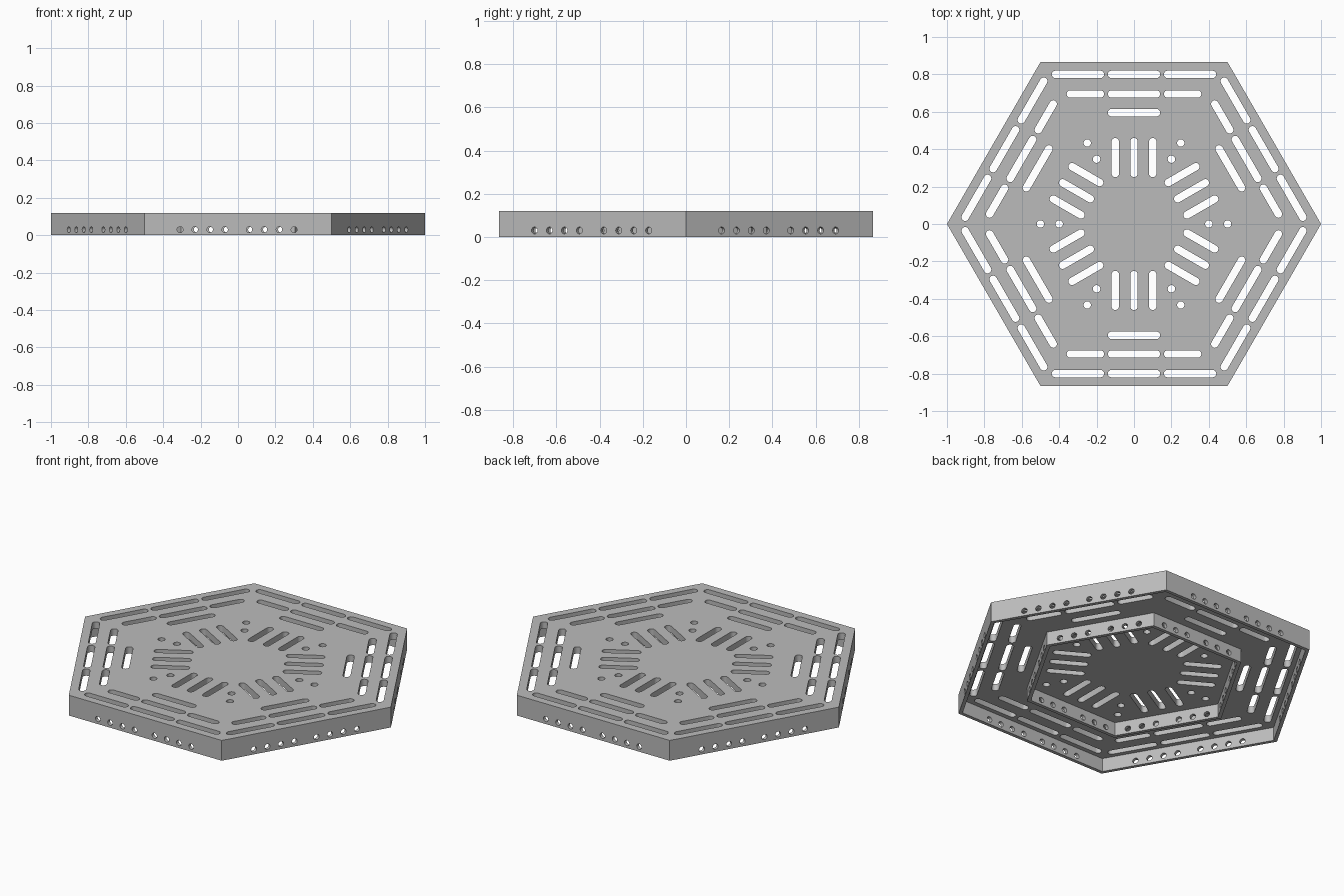
import bpy, bmesh, math
from mathutils import Matrix, Vector

if "Cube" in bpy.data.objects:
    bpy.data.objects.remove(bpy.data.objects["Cube"])

HEIGHT, UNDERSIDE, WALL = 0.12, 0.08, 0.023
RING = 0.61            # corner radius of the inner stiffening ring
SLOT_R, BOLT_R = 0.02, 0.016

grey = bpy.data.materials.new("plain grey")
grey.use_nodes = True
grey.diffuse_color = (0.5, 0.5, 0.5, 1)
grey.node_tree.nodes["Principled BSDF"].inputs["Base Color"].default_value = (0.5, 0.5, 0.5, 1)


def make_object(name, bm):
    bmesh.ops.recalc_face_normals(bm, faces=bm.faces)
    mesh = bpy.data.meshes.new(name)
    bm.to_mesh(mesh)
    bm.free()
    obj = bpy.data.objects.new(name, mesh)
    bpy.context.collection.objects.link(obj)
    mesh.materials.append(grey)
    return obj


def stadium(x0, x1, y0, y1, r, steps=8):
    """Outline of a round-ended slot between two end centres."""
    a, b = Vector((x0, y0)), Vector((x1, y1))
    heading = math.atan2(y1 - y0, x1 - x0)
    points = []
    for centre, start in ((b, heading - math.pi / 2), (a, heading + math.pi / 2)):
        for i in range(steps + 1):
            t = start + math.pi * i / steps
            points.append(centre + r * Vector((math.cos(t), math.sin(t))))
    return points


def circle(x, y, r, n=16):
    return [Vector((x + r * math.cos(math.tau * i / n), y + r * math.sin(math.tau * i / n)))
            for i in range(n)]


def prism(bm, outline, low, high, matrix):
    """Extrude an outline from low to high, then place it."""
    bottom = [bm.verts.new(matrix @ Vector((p.x, p.y, low))) for p in outline]
    top = [bm.verts.new(matrix @ Vector((p.x, p.y, high))) for p in outline]
    bm.faces.new(bottom[::-1])
    bm.faces.new(top)
    n = len(outline)
    for i in range(n):
        j = (i + 1) % n
        bm.faces.new((bottom[i], bottom[j], top[j], top[i]))


# Hexagonal tray: one cross-section swept round in six steps
profile = [(1, HEIGHT), (1, 0), (1 - WALL, 0), (1 - WALL, UNDERSIDE),
           (RING, UNDERSIDE), (RING, 0), (RING - WALL, 0), (RING - WALL, UNDERSIDE)]
bm = bmesh.new()
loops = []
for radius, z in profile:
    loops.append([bm.verts.new((radius * math.cos(k * math.pi / 3),
                                radius * math.sin(k * math.pi / 3), z)) for k in range(6)])
for upper, lower in zip(loops, loops[1:]):
    for k in range(6):
        j = (k + 1) % 6
        bm.faces.new((upper[k], lower[k], lower[j], upper[j]))
bm.faces.new(loops[0])
bm.faces.new(loops[-1][::-1])
plate = make_object("hexagonal_plate", bm)

# Cutters: slots and pin holes through the plate, bolt holes through the walls
bm = bmesh.new()
rows = [(0.80, -0.42, -0.18), (0.80, -0.12, 0.12), (0.80, 0.18, 0.42),
        (0.695, -0.34, -0.18), (0.695, -0.12, 0.12), (0.695, 0.18, 0.34),
        (0.595, -0.12, 0.12)]
bolts = [-0.31, -0.23, -0.15, -0.07, 0.06, 0.14, 0.22, 0.30]
for k in range(6):
    turn = Matrix.Rotation(k * math.pi / 3, 4, "Z")
    for y, x0, x1 in rows:
        prism(bm, stadium(x0, x1, y, y, SLOT_R), 0.05, 0.2, turn)
    for x in (-0.1, 0, 0.1):
        prism(bm, stadium(x, x, 0.27, 0.44, SLOT_R), 0.05, 0.2, turn)
    for d in (0.4, 0.5):
        prism(bm, circle(d, 0, SLOT_R), 0.05, 0.2, turn)
    # bolt holes run along -y; the end pair misses the inner ring
    sideways = turn @ Matrix.Rotation(math.pi / 2, 4, "X")
    for x in bolts:
        prism(bm, circle(x, 0.03, BOLT_R), 0.8 if abs(x) > 0.25 else 0.48, 0.9, sideways)
cutter = make_object("hole_cutter", bm)
cutter.hide_render = True

cut = plate.modifiers.new("holes", "BOOLEAN")
cut.object = cutter
cut.operation = "DIFFERENCE"
cut.solver = "EXACT"
bpy.ops.object.select_all(action="DESELECT")
bpy.context.view_layer.objects.active = plate
plate.select_set(True)
bpy.ops.object.modifier_apply(modifier=cut.name)
bpy.data.objects.remove(cutter)
bpy.ops.object.shade_smooth_by_angle(angle=math.radians(30))
